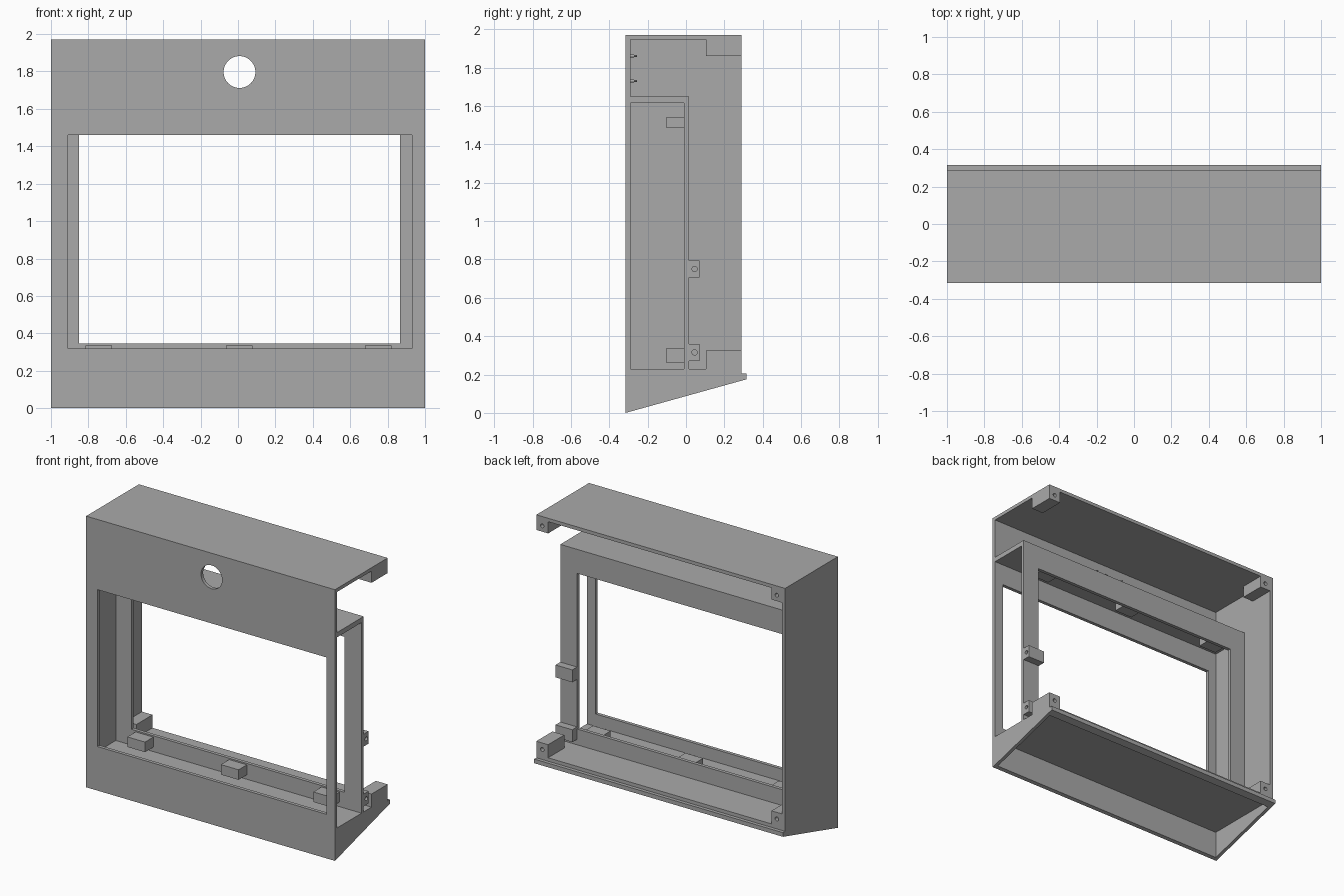
import bpy
import bmesh
from mathutils import Matrix, Vector

cube = bpy.data.objects.get("Cube")
if cube:
    bpy.data.objects.remove(cube, do_unlink=True)

grey = bpy.data.materials.new("plain grey")
grey.use_nodes = True
grey.diffuse_color = (0.4, 0.4, 0.4, 1)
grey.node_tree.nodes["Principled BSDF"].inputs["Base Color"].default_value = (0.4, 0.4, 0.4, 1)

W = 1.0               # half width
T = 0.025             # sheet thickness
FRONT, BACK = -0.315, 0.29
LIP = 0.315
TOP = 1.97
FLOOR = 0.23
INNER = -W + T        # inside of the closed side wall
PLATE = -0.01         # front face of the inner frame


def slope(y):
    """Height of the slanted underside at depth y."""
    return (y - FRONT) * 0.175 / (LIP - FRONT)


def finish(name, bm):
    bmesh.ops.recalc_face_normals(bm, faces=bm.faces)
    mesh = bpy.data.meshes.new(name)
    bm.to_mesh(mesh)
    bm.free()
    mesh.materials.append(grey)
    obj = bpy.data.objects.new(name, mesh)
    bpy.context.scene.collection.objects.link(obj)
    return obj


def extrude(name, profile, x0, x1):
    """Sweep a (y, z) outline along x."""
    bm = bmesh.new()
    face = bm.faces.new([bm.verts.new((x0, y, z)) for y, z in profile])
    swept = bmesh.ops.extrude_face_region(bm, geom=[face])["geom"]
    verts = [v for v in swept if isinstance(v, bmesh.types.BMVert)]
    bmesh.ops.translate(bm, verts=verts, vec=(x1 - x0, 0, 0))
    return finish(name, bm)


def box(name, x0, x1, y0, y1, z0, z1):
    return extrude(name, [(y0, z0), (y1, z0), (y1, z1), (y0, z1)], x0, x1)


def rod(name, centre, axis, radius, length, tip=None, sides=32):
    bm = bmesh.new()
    turn = Vector((0, 0, 1)).rotation_difference(Vector(axis)).to_matrix().to_4x4()
    bmesh.ops.create_cone(bm, cap_ends=True, segments=sides, radius1=radius,
                          radius2=radius if tip is None else tip, depth=length,
                          matrix=Matrix.Translation(centre) @ turn)
    return finish(name, bm)


def cut(obj, *cutters):
    """Subtract the cutters, bake the result and drop the cutters."""
    for c in cutters:
        c.hide_render = True
        mod = obj.modifiers.new("cut", "BOOLEAN")
        mod.operation = "DIFFERENCE"
        mod.solver = "EXACT"
        mod.object = c
    graph = bpy.context.evaluated_depsgraph_get()
    mesh = bpy.data.meshes.new_from_object(obj.evaluated_get(graph))
    obj.modifiers.clear()
    obj.data = mesh
    for c in cutters:
        bpy.data.objects.remove(c, do_unlink=True)


# Closed side wall, full height
extrude("side_wall", [(FRONT, 0), (LIP, slope(LIP)), (LIP, 0.205), (BACK, 0.205),
                      (BACK, TOP), (FRONT, TOP)], -W, INNER)

# Front panel with window opening and round hole
panel = extrude("front_panel", [(FRONT, 0), (FRONT + T, slope(FRONT + T)),
                                (FRONT + T, TOP), (FRONT, TOP)], INNER, W)
cut(panel, box("window_cutter", -0.91, 0.93, -0.4, -0.2, 0.32, 1.46),
    rod("hole_cutter", (0.008, -0.3, 1.797), (0, 1, 0), 0.085, 0.2, sides=48))

# Top sheet, floor sheet and the low wedge base
box("top_panel", INNER, W, FRONT + T, BACK, TOP - T, TOP)
box("floor_panel", INNER, W - T, FRONT + T, BACK, FLOOR - T, FLOOR)
extrude("base_end", [(FRONT + T, slope(FRONT + T)), (LIP, slope(LIP)), (LIP, 0.205),
                     (BACK, 0.205), (BACK, FLOOR), (FRONT + T, FLOOR)], W - T, W)
extrude("rear_lip", [(BACK - T, slope(BACK - T)), (LIP, slope(LIP)), (LIP, 0.205),
                     (BACK - T, 0.205)], INNER, W - T)

# Inner frame with shelf above it
frame = box("inner_frame", INNER, W, PLATE, PLATE + T, FLOOR, 1.65)
cut(frame, box("frame_cutter", -0.85, 0.865, -0.1, 0.1, 0.345, 1.475))
box("inner_shelf", INNER, W, FRONT + T, PLATE, 1.615, 1.65)

# Small stops along the bottom and top of the inner frame
for i, x in enumerate((-0.745, 0.007, 0.75)):
    box(f"lower_stop_{i + 1}", x - 0.071, x + 0.071, -0.105, PLATE, 0.262, 0.335)
    box(f"upper_stop_{i + 1}", x - 0.071, x + 0.071, -0.105, PLATE, 1.487, 1.54)

# Corner blocks with screw holes facing the back
for side, x0, x1 in (("right", INNER, -0.89), ("left", 0.905, W)):
    for level, z0, z1 in (("lower", FLOOR, 0.325), ("upper", 1.86, TOP - T)):
        block = box(f"{level}_{side}_corner_block", x0, x1, 0.105, BACK, z0, z1)
        cut(block, rod("screw_cutter", ((x0 + x1) / 2, BACK, (z0 + z1) / 2),
                       (0, 1, 0), 0.014, 0.12))

# Brackets on the open side, holes facing outward
for name, z in (("lower_bracket", 0.315), ("upper_bracket", 0.75)):
    bracket = box(name, 0.865, W, PLATE + T, 0.07, z - 0.045, z + 0.045)
    cut(bracket, rod("screw_cutter", (W, 0.045, z), (1, 0, 0), 0.014, 0.12))

# Stepped pins behind the round hole
for i, x in enumerate((-0.11, 0.11)):
    for level, z in (("lower", 1.73), ("upper", 1.86)):
        rod(f"{level}_pin_base_{i + 1}", (x, -0.28, z), (0, 1, 0), 0.008, 0.02, sides=16)
        rod(f"{level}_pin_tip_{i + 1}", (x, -0.2625, z), (0, 1, 0), 0.005, 0.015, sides=16)
